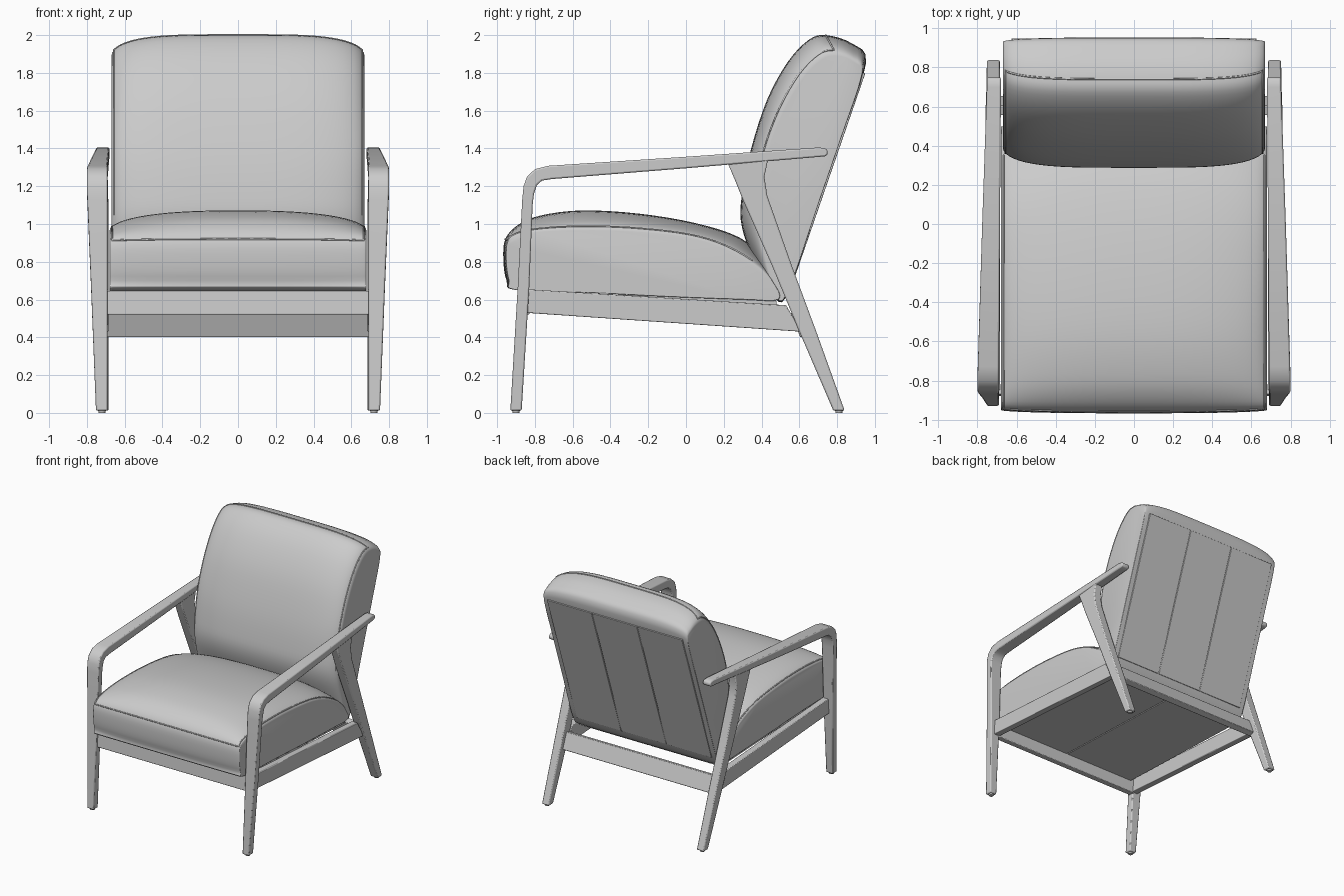
import bpy, bmesh, math
from mathutils import Vector

cube = bpy.data.objects.get("Cube")
if cube:
    bpy.data.objects.remove(cube, do_unlink=True)

grey = bpy.data.materials.new("plain grey")
grey.use_nodes = True
tone = (0.6, 0.6, 0.6, 1)
grey.diffuse_color = tone
grey.node_tree.nodes["Principled BSDF"].inputs["Base Color"].default_value = tone


def finish(name, bm, bevel=0.0, mirror=False, smooth=35):
    bmesh.ops.recalc_face_normals(bm, faces=bm.faces)
    mesh = bpy.data.meshes.new(name)
    bm.to_mesh(mesh)
    bm.free()
    mesh.materials.append(grey)
    ob = bpy.data.objects.new(name, mesh)
    bpy.context.collection.objects.link(ob)
    bpy.ops.object.select_all(action='DESELECT')
    bpy.context.view_layer.objects.active = ob
    ob.select_set(True)
    bpy.ops.object.shade_smooth_by_angle(angle=math.radians(smooth))
    if bevel:
        mod = ob.modifiers.new("soft edges", 'BEVEL')
        mod.width = bevel
        mod.segments = 2
        mod.limit_method = 'ANGLE'
        mod.angle_limit = math.radians(40)
    if mirror:
        mod = ob.modifiers.new("other side", 'MIRROR')
        mod.use_mirror_merge = False
    return ob


def skin(bm, rings):
    """Bridge closed rings of points and cap both ends."""
    loops = [[bm.verts.new(p) for p in ring] for ring in rings]
    n = len(loops[0])
    for a, b in zip(loops, loops[1:]):
        for i in range(n):
            j = (i + 1) % n
            bm.faces.new((a[i], a[j], b[j], b[i]))
    bm.faces.new(loops[0])
    bm.faces.new(loops[-1])


def bar(name, sections, bevel=0.008, mirror=False):
    """Rectangular bar; each section is two (y, z) edges plus inner and outer x."""
    bm = bmesh.new()
    skin(bm, [[(x0, *a), (x1, *a), (x1, *b), (x0, *b)] for a, b, x0, x1 in sections])
    return finish(name, bm, bevel, mirror)


def closed_curve(points, steps=4):
    """Smooth closed curve through the points."""
    p = [Vector(q) for q in points]
    n = len(p)
    out = []
    for i in range(n):
        a, b, c, d = (p[(i + k - 1) % n] for k in range(4))
        for s in range(steps):
            t = s / steps
            out.append(0.5 * (2 * b + (c - a) * t + (2 * a - 5 * b + 4 * c - d) * t ** 2
                              + (3 * b - a - 3 * c + d) * t ** 3))
    return out


def piping(name, path):
    """Thin cord sewn along a seam."""
    curve = bpy.data.curves.new(name, 'CURVE')
    curve.dimensions = '3D'
    curve.bevel_depth = 0.005
    curve.bevel_resolution = 1
    spline = curve.splines.new('POLY')
    spline.points.add(len(path) - 1)
    for point, co in zip(spline.points, path):
        point.co = (*co, 1)
    curve.materials.append(grey)
    bpy.context.collection.objects.link(bpy.data.objects.new(name, curve))


def cushion(name, edge, crown, half, power, seam, slices=32):
    """Side outline swelling to a crown outline, piped between two outline points."""
    edge, crown = closed_curve(edge), closed_curve(crown)

    def surface(u, i):
        t = math.sqrt(max(0, 1 - abs(u) ** power))
        return (u * half, *edge[i].lerp(crown[i], t))

    across = [math.sin(math.pi * (k / slices - 0.5)) for k in range(slices + 1)]
    bm = bmesh.new()
    skin(bm, [[surface(u, i) for i in range(len(edge))] for u in across])
    finish(name, bm, 0.014, smooth=50)

    # The cord runs up one side, across and down the other
    start, end = seam[0] * 4, seam[1] * 4
    run = list(range(start, end, 1 if end > start else -1))
    inner = across[2:-2]
    piping(name + "_piping", [surface(inner[0], i) for i in reversed(run)]
           + [surface(u, start) for u in inner[1:-1]]
           + [surface(inner[-1], i) for i in run])


# Seat cushion
base = [(.49, .60), (.3, .60), (-.1, .615), (-.5, .635)]
cushion("seat_cushion",
        [(-.90, .65), (-.935, .70), (-.95, .81), (-.94, .91), (-.88, .945), (-.75, .96),
         (-.55, .965), (-.3, .96), (0, .93), (.2, .87), (.38, .77), (.46, .69)] + base,
        [(-.90, .65), (-.95, .70), (-.967, .81), (-.957, .92), (-.89, .995), (-.77, 1.045),
         (-.55, 1.072), (-.25, 1.055), (.05, 1.005), (.28, .93), (.41, .82), (.47, .7)]
        + base, .68, 2.5, (3, 10))

# Back cushion
cushion("back_cushion",
        [(.535, .63), (.47, .64), (.42, .83), (.39, 1.0), (.40, 1.18), (.44, 1.4),
         (.52, 1.6), (.62, 1.77), (.72, 1.87), (.80, 1.89), (.89, 1.86), (.93, 1.79),
         (.823, 1.46), (.699, 1.10)],
        [(.535, .62), (.45, .64), (.34, .85), (.29, 1.02), (.30, 1.18), (.345, 1.4),
         (.43, 1.66), (.54, 1.86), (.65, 1.975), (.74, 2.0), (.88, 1.955), (.953, 1.85),
         (.823, 1.46), (.699, 1.10)], .67, 4, (9, 3))

# Three thin panels covering the rear of the back cushion
for i, side in enumerate(("right", "middle", "left")):
    x = (i - 1) * .42
    bar("back_panel_" + side,
        [((.535, .66), (.556, .66), x - .207, x + .207),
         ((.925, 1.8), (.950, 1.8), x - .207, x + .207)], 0.003)

# Front legs flowing into the arms
bar("front_leg_and_arm", [
    ((-.93, .012), (-.87, .012), .69, .752),
    ((-.89, .68), (-.83, .66), .69, .778),
    ((-.867, 1.13), (-.812, 1.10), .69, .797),
    ((-.86, 1.2), (-.805, 1.16), .69, .80),
    ((-.842, 1.25), (-.79, 1.205), .69, .80),
    ((-.80, 1.29), (-.762, 1.23), .69, .80),
    ((-.73, 1.308), (-.71, 1.238), .69, .798),
    ((0, 1.356), (0, 1.295), .685, .776),
    ((.70, 1.405), (.70, 1.355), .68, .752),
    ((.735, 1.402), (.735, 1.358), .68, .751),
    ((.75, 1.39), (.75, 1.368), .68, .75)], mirror=True)

# Rear legs flaring where they meet the arms
bar("rear_leg", [
    ((.78, .012), (.84, .012), .685, .752),
    ((.60, .43), (.69, .43), .685, .755),
    ((.455, .78), (.56, .78), .685, .76),
    ((.30, 1.13), (.43, 1.15), .687, .76),
    ((.26, 1.23), (.415, 1.25), .69, .76),
    ((.22, 1.325), (.435, 1.345), .69, .76)], mirror=True)

# Seat frame rails
bar("side_rail", [
    ((-.85, .53), (-.85, .655), .685, .74),
    ((.61, .43), (.53, .57), .685, .74)], 0.005, True)
bar("front_rail", [
    ((-.88, .52), (-.83, .52), -.70, .70),
    ((-.87, .645), (-.82, .645), -.70, .70)], 0.005)
bar("rear_rail", [
    ((.605, .40), (.655, .415), -.70, .70),
    ((.555, .53), (.605, .545), -.70, .70)], 0.005)

# Two panels under the seat cushion, meeting in the middle
bar("seat_base", [
    ((-.83, .615), (-.83, .645), .003, .66),
    ((.48, .565), (.48, .595), .003, .66)], 0.003, True)

# Small glides under the feet
for name, y in (("front_glide", -.90), ("rear_glide", .81)):
    bm = bmesh.new()
    bmesh.ops.create_cone(bm, cap_ends=True, segments=12, radius1=.018,
                          radius2=.022, depth=.02)
    bmesh.ops.translate(bm, verts=bm.verts, vec=(.72, y, .01))
    finish(name, bm, mirror=True)
